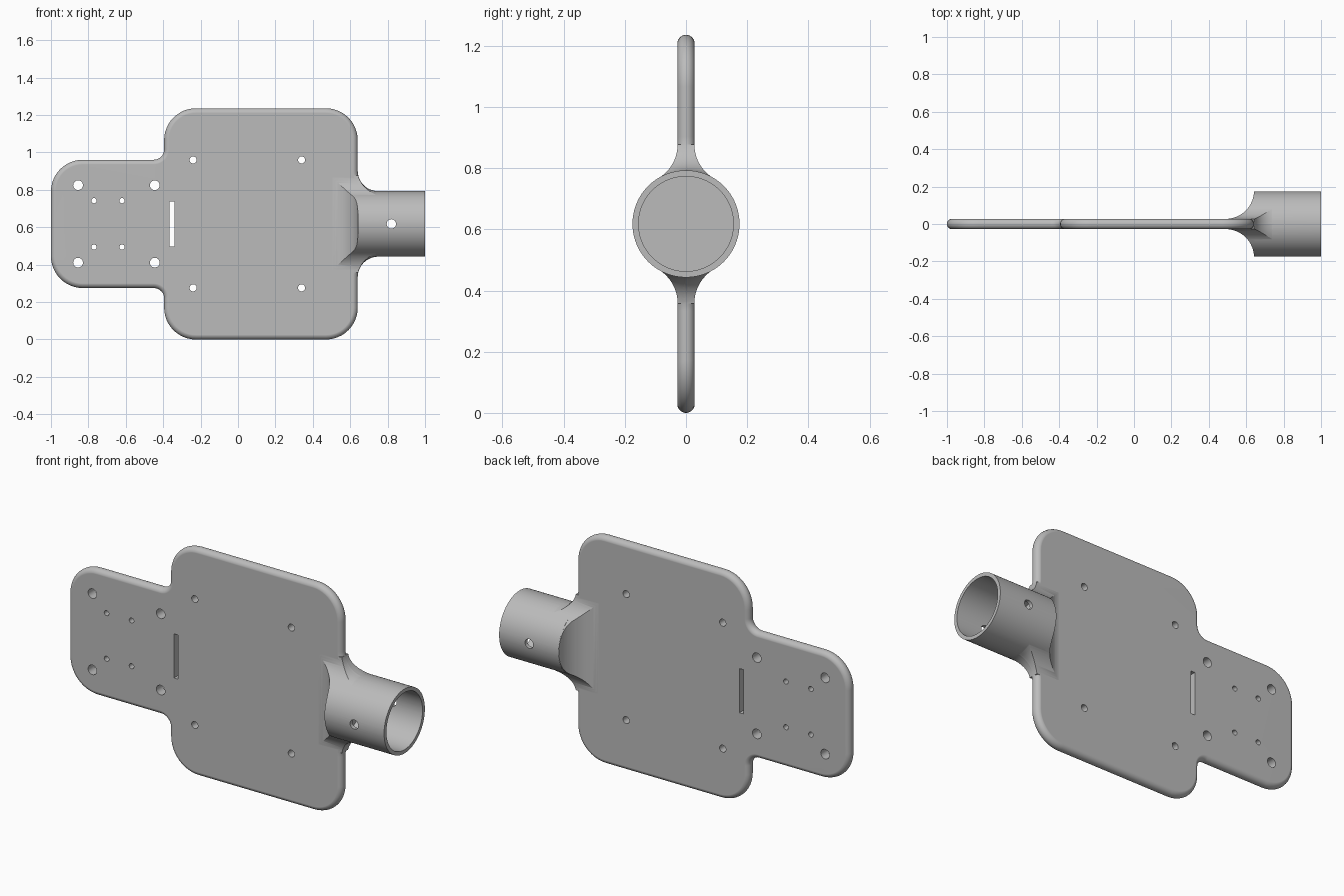
import bpy, bmesh
from math import sin, cos, pi, radians, sqrt, atan2

if "Cube" in bpy.data.objects:
    bpy.data.objects.remove(bpy.data.objects["Cube"])

CZ = 0.618          # height of the tube axis and the symmetry plane
HALF = 0.028        # half the plate thickness
TUBE = 0.175        # tube outer radius
WEB = 0.11          # fillet between plate edge and tube

grey = bpy.data.materials.new("grey_plastic")
grey.use_nodes = True
grey.diffuse_color = (0.5, 0.5, 0.5, 1)
grey.node_tree.nodes["Principled BSDF"].inputs["Base Color"].default_value = (0.5, 0.5, 0.5, 1)


def loft(name, rings):
    """Closed solid through rings of 3D points."""
    bm = bmesh.new()
    loops = [[bm.verts.new(p) for p in ring] for ring in rings]
    n = len(loops[0])
    for a, b in zip(loops, loops[1:]):
        for i in range(n):
            j = (i + 1) % n
            bm.faces.new((a[i], a[j], b[j], b[i]))
    bm.faces.new(loops[0])
    bm.faces.new(loops[-1])
    bmesh.ops.recalc_face_normals(bm, faces=bm.faces)
    mesh = bpy.data.meshes.new(name)
    bm.to_mesh(mesh)
    bm.free()
    mesh.materials.append(grey)
    ob = bpy.data.objects.new(name, mesh)
    bpy.context.collection.objects.link(ob)
    return ob


def arc(cx, cy, r, a0, a1, n=12):
    steps = [radians(a0 + (a1 - a0) * i / n) for i in range(n + 1)]
    return [(cx + r * cos(a), cy + r * sin(a)) for a in steps]


def circle(cx, cy, r, n):
    return arc(cx, cy, r, 0, 360, n)[:-1]


def along_y(name, pts, depth):
    return loft(name, [[(x, y, z) for x, z in pts] for y in (-depth, depth)])


def revolve_x(name, profile, n=96):
    return loft(name, [[(x, a, CZ + b) for a, b in circle(0, 0, r, n)] for x, r in profile])


def combine(target, other, operation):
    mod = target.modifiers.new("combine", 'BOOLEAN')
    mod.operation, mod.solver, mod.object = operation, 'EXACT', other
    bpy.ops.object.select_all(action='DESELECT')
    bpy.context.view_layer.objects.active = target
    target.select_set(True)
    bpy.ops.object.modifier_apply(modifier=mod.name)
    bpy.data.objects.remove(other)


# Plate outline inset by o: lower half as rounded corners, then mirrored
def outline(o):
    corners = [(-0.83, -0.173, 0.17, 180, 270), (-0.45, -0.398, 0.055, 90, 0),
               (-0.225, -0.448, 0.17, 180, 270), (0.47, -0.448, 0.17, 270, 360),
               (0.75, -TUBE - WEB, WEB, 180, 90)]
    half = []
    for cx, cz, r, a0, a1 in corners:
        half += arc(cx, cz, r - o if a1 > a0 else r + o, a0, a1)
    return half + [(x, -z) for x, z in reversed(half)]


# Plate with fully rounded rim
rings = []
for i in range(-8, 9):
    t = i / 8 * radians(84)
    inset = HALF * (1 - cos(t))
    rings.append([(x, HALF * sin(t) / sin(radians(84)), CZ + z) for x, z in outline(inset)])
plate = loft("mounting_plate", rings)

# Neck: tube section blended into the plate faces
R, skin, reach = TUBE - 0.0007, HALF - 0.0007, 0.26
f = (skin ** 2 + reach ** 2 - R ** 2) / (2 * (R - skin))
tangent = atan2(reach, skin + f) * 180 / pi
quarter = arc(0, 0, R, 0, tangent, 16) + arc(skin + f, reach, f, 180 + tangent, 180)[1:]
upper = quarter + [(-y, z) for y, z in reversed(quarter)]
section = upper + [(y, -z) for y, z in reversed(upper[1:-1])]
neck = loft("tube_neck", [[(x, y, CZ + z) for y, z in section] for x in (0.46, 0.76)])

# Limit the neck by a flare seen from above and by a revolved fillet
side = [(0.4, skin)] + arc(0.49, skin + 0.152, 0.152, -90, 0, 16) + [(0.8, skin + 0.152)]
flare = side + [(x, -y) for x, y in reversed(side)]
combine(neck, loft("flare", [[(x, y, z) for x, y in flare] for z in (0.2, 1.1)]), 'INTERSECT')
fillet = arc(0.75, R + WEB, WEB, 180, 270)
combine(neck, revolve_x("fillet", [(0.4, 0.35), (0.63, 0.35)] + fillet + [(0.8, R)]), 'INTERSECT')

# Join neck and tube, then bore the socket
combine(plate, neck, 'UNION')
combine(plate, revolve_x("tube", [(0.643, TUBE), (1.0, TUBE)]), 'UNION')
combine(plate, revolve_x("bore", [(0.65, 0.155), (1.1, 0.155)]), 'DIFFERENCE')

# Screw holes in mirrored pairs, the cross pin hole and the cable slot
holes = [(-0.855, 0.207, 0.026), (-0.445, 0.207, 0.026),
         (-0.77, 0.124, 0.014), (-0.62, 0.124, 0.014),
         (-0.24, 0.342, 0.019), (0.34, 0.342, 0.019), (0.82, 0, 0.025)]
for x, dz, r in holes:
    for z in {CZ + dz, CZ - dz}:
        combine(plate, along_y("hole", circle(x, z, r, 24), 0.3), 'DIFFERENCE')
slot = [(-0.365, CZ - 0.12), (-0.34, CZ - 0.12), (-0.34, CZ + 0.12), (-0.365, CZ + 0.12)]
combine(plate, along_y("slot", slot, 0.3), 'DIFFERENCE')

# Smooth shading with crisp edges
bpy.ops.object.select_all(action='DESELECT')
plate.select_set(True)
bpy.context.view_layer.objects.active = plate
bpy.ops.object.shade_smooth_by_angle(angle=radians(25))
weighted = plate.modifiers.new("even_normals", 'WEIGHTED_NORMAL')
weighted.keep_sharp = True
